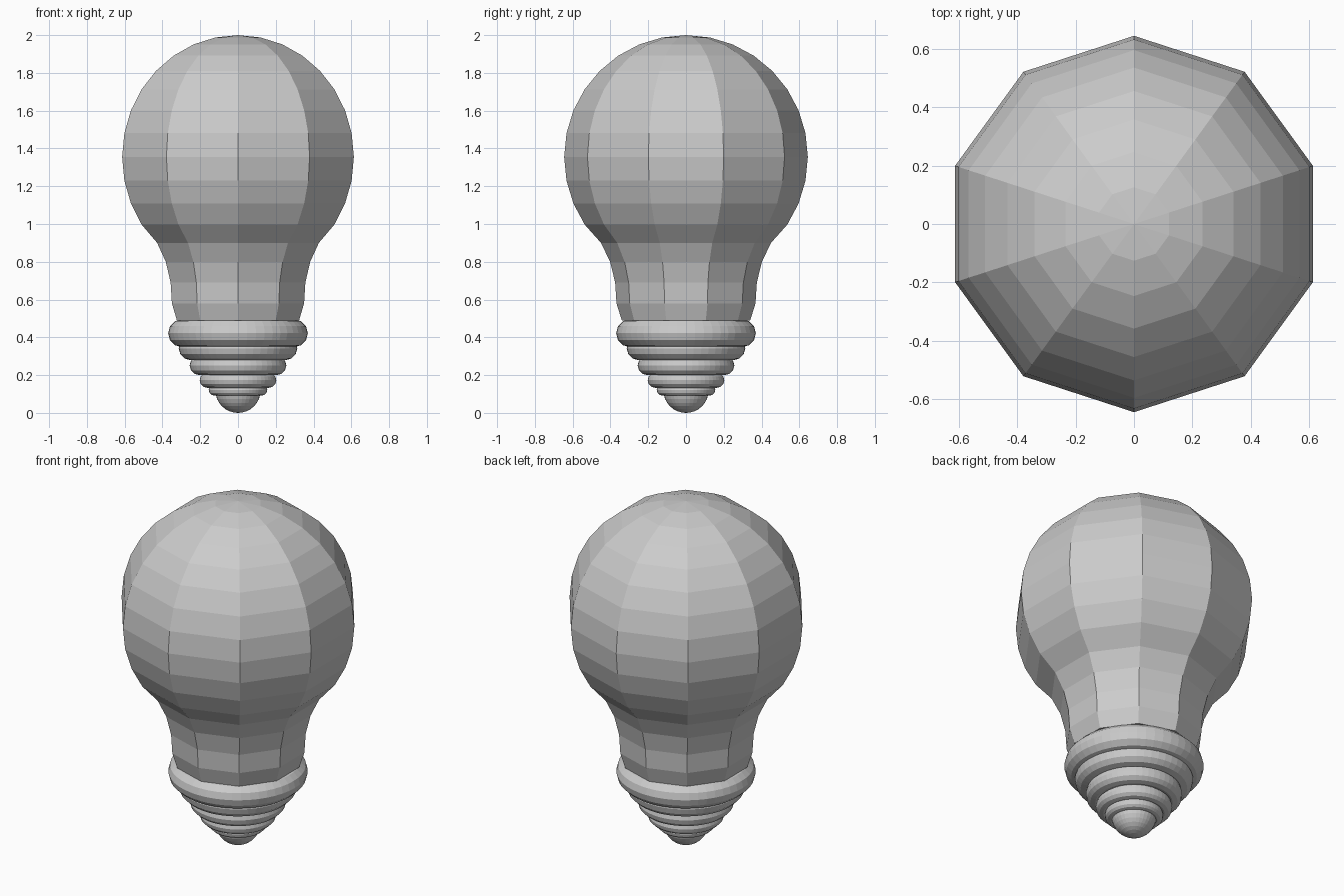
import bpy, bmesh, math

if "Cube" in bpy.data.objects:
    bpy.data.objects.remove(bpy.data.objects["Cube"])

grey = bpy.data.materials.new("plain_grey")
grey.diffuse_color = (0.6, 0.6, 0.6, 1)
grey.use_nodes = True
grey.node_tree.nodes["Principled BSDF"].inputs["Base Color"].default_value = grey.diffuse_color


def finish(obj, name):
    obj.name = name
    obj.data.materials.append(grey)


# Glass bulb: ten-sided lathe, spherical top flowing into a narrow neck
R, ZC, SIDES = 0.645, 1.355, 10
profile = [(R * math.sin(math.radians(11.25 * i)), ZC + R * math.cos(math.radians(11.25 * i)))
           for i in range(1, 12)]
profile += [(0.45, 0.90), (0.402, 0.80), (0.375, 0.69), (0.368, 0.58), (0.34, 0.49)]
bm = bmesh.new()
top = bm.verts.new((0, 0, ZC + R))
rings = []
for r, z in profile:
    rings.append([bm.verts.new((r * math.sin(2 * math.pi * k / SIDES),
                                r * math.cos(2 * math.pi * k / SIDES), z)) for k in range(SIDES)])
for k in range(SIDES):
    n = (k + 1) % SIDES
    bm.faces.new((top, rings[0][k], rings[0][n]))
    for a, b in zip(rings, rings[1:]):
        bm.faces.new((a[k], b[k], b[n], a[n]))
bm.faces.new(rings[-1])
bmesh.ops.recalc_face_normals(bm, faces=bm.faces)
mesh = bpy.data.meshes.new("glass_bulb")
bm.to_mesh(mesh)
bm.free()
bulb = bpy.data.objects.new("glass_bulb", mesh)
bpy.context.collection.objects.link(bulb)
finish(bulb, "glass_bulb")

# Screw base: stacked, shrinking rings (outer radius, centre height)
for i, (outer, z) in enumerate([(0.37, 0.422), (0.314, 0.342), (0.256, 0.251),
                                (0.203, 0.173), (0.155, 0.122)]):
    bpy.ops.mesh.primitive_torus_add(major_segments=48, minor_segments=12,
                                     major_radius=outer * 0.8, minor_radius=outer * 0.2,
                                     location=(0, 0, z))
    finish(bpy.context.object, f"screw_ring_{i + 1}")

# Rounded contact tip
bpy.ops.mesh.primitive_uv_sphere_add(segments=32, ring_count=16, radius=0.12, location=(0, 0, 0.12))
finish(bpy.context.object, "contact_tip")
